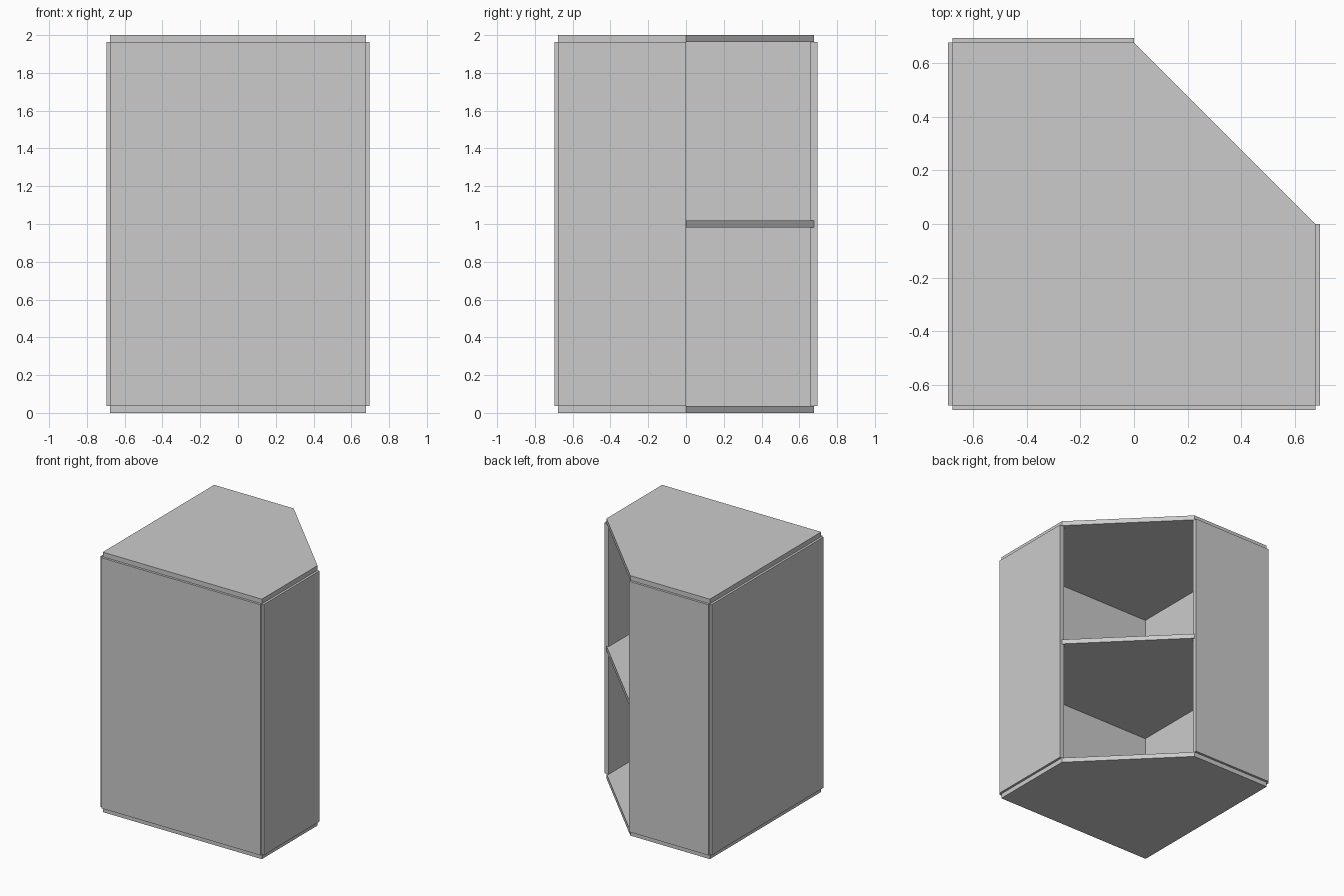
import bpy
import bmesh

if "Cube" in bpy.data.objects:
    bpy.data.objects.remove(bpy.data.objects["Cube"])

H = 0.677      # panel centre lines
T = 0.036      # board thickness
TOP = 2.0

mat = bpy.data.materials.new("light_grey")
mat.diffuse_color = (0.6, 0.6, 0.6, 1)
mat.use_nodes = True
mat.node_tree.nodes["Principled BSDF"].inputs["Base Color"].default_value = mat.diffuse_color


def prism(name, outline, z0, z1):
    """Extrude a plan outline from z0 up to z1."""
    bm = bmesh.new()
    face = bm.faces.new([bm.verts.new((x, y, z0)) for x, y in outline])
    ext = bmesh.ops.extrude_face_region(bm, geom=[face])
    for v in ext["geom"]:
        if isinstance(v, bmesh.types.BMVert):
            v.co.z = z1
    bmesh.ops.recalc_face_normals(bm, faces=bm.faces)
    mesh = bpy.data.meshes.new(name)
    bm.to_mesh(mesh)
    bm.free()
    mesh.materials.append(mat)
    obj = bpy.data.objects.new(name, mesh)
    bpy.context.collection.objects.link(obj)


def panel(name, x0, x1, y0, y1):
    prism(name, [(x0, y0), (x1, y0), (x1, y1), (x0, y1)], T, TOP - T)


# Five-sided boards: base, middle shelf and top
plan = [(-H, -H), (H, -H), (H, 0), (0, H), (-H, H)]
for name, z in (("base_board", 0), ("middle_shelf", 1 - T / 2), ("top_board", TOP - T)):
    prism(name, plan, z, z + T)

# Upright panels centred on the plan edges; the diagonal side stays open
h = T / 2
panel("front_panel", -H, H, -H - h, -H + h)
panel("left_panel", -H - h, -H + h, -H, H)
panel("right_panel", H - h, H + h, -H, 0)
panel("back_panel", -H, 0, H - h, H + h)
